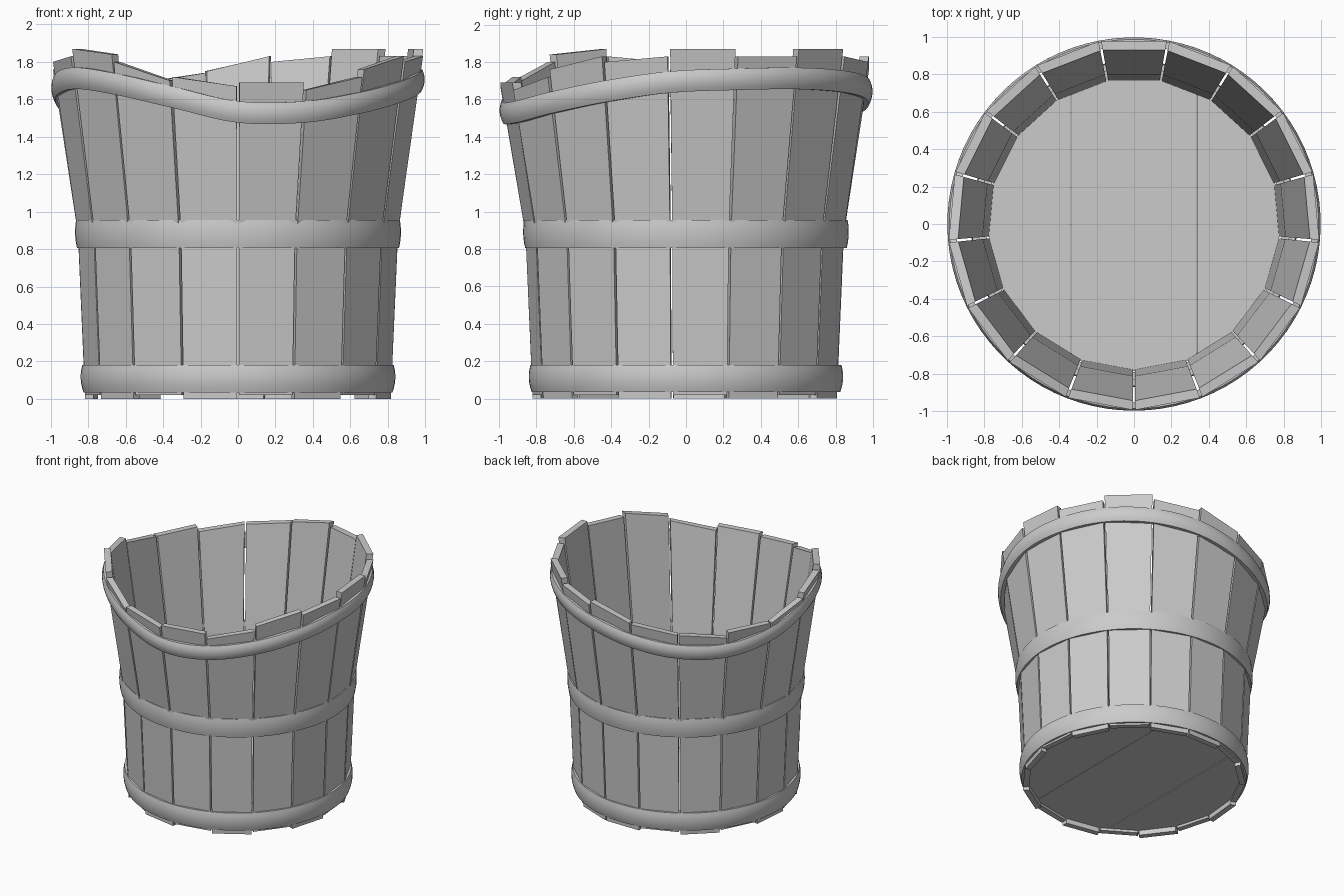
import bpy, bmesh, math

if "Cube" in bpy.data.objects:
    bpy.data.objects.remove(bpy.data.objects["Cube"])

N = 17
STEP = 2 * math.pi / N
START = -math.pi / 2

# top heights of each stave at its two sides, counter-clockwise from the front
TOPS = [(1.69, 1.69), (1.65, 1.72), (1.76, 1.83), (1.80, 1.83), (1.87, 1.87), (1.83, 1.83),
        (1.87, 1.87), (1.83, 1.80), (1.83, 1.75), (1.74, 1.69), (1.69, 1.65), (1.69, 1.69),
        (1.69, 1.76), (1.80, 1.83), (1.87, 1.84), (1.80, 1.70), (1.72, 1.67)]
# upper edge of the wavy hoop at each joint
WAVE = [1.59, 1.59, 1.64, 1.70, 1.75, 1.765, 1.77, 1.755, 1.72,
        1.66, 1.61, 1.60, 1.65, 1.73, 1.77, 1.74, 1.67]


def finish(bm, name, smooth=False):
    bmesh.ops.recalc_face_normals(bm, faces=bm.faces[:])
    me = bpy.data.meshes.new(name)
    bm.to_mesh(me)
    bm.free()
    ob = bpy.data.objects.new(name, me)
    bpy.context.collection.objects.link(ob)
    if smooth:
        bpy.context.view_layer.objects.active = ob
        ob.select_set(True)
        bpy.ops.object.shade_smooth_by_angle(angle=math.radians(35))
        ob.select_set(False)
    return ob


# one flat plank: bent at mid height, flared to the rim
def stave(k):
    bm = bmesh.new()
    a0, a1 = START + k * STEP, START + (k + 1) * STEP
    bottom = 0.02 * (1 - k % 2 if k < 8 else k % 2)
    t0, t1 = TOPS[k]
    levels = [(bottom, bottom, 0.82, 0.775), (0.88, 0.88, 0.858, 0.812), (t0, t1, 0.993, 0.943)]
    gap = 0.007
    loops = []
    for z0, z1, ro, ri in levels:
        loops.append([bm.verts.new((r * math.cos(a), r * math.sin(a), z)) for r, a, z in
                      ((ro, a0 + gap, z0), (ro, a1 - gap, z1), (ri, a1 - gap, z1), (ri, a0 + gap, z0))])
    for low, high in zip(loops, loops[1:]):
        for i in range(4):
            j = (i + 1) % 4
            bm.faces.new((low[i], low[j], high[j], high[i]))
    bm.faces.new(loops[0])
    bm.faces.new(loops[-1])
    finish(bm, f"stave_{k + 1}")


# closed ring swept from an (r, z) profile, with an optional height per angle
def hoop(name, profile, height=lambda t: 0.0, segs=N * 5):
    bm = bmesh.new()
    rings = []
    for s in range(segs):
        a = START + 2 * math.pi * s / segs
        z0 = height(N * s / segs)
        rings.append([bm.verts.new((r * math.cos(a), r * math.sin(a), z0 + z)) for r, z in profile])
    n = len(profile)
    for s in range(segs):
        p, q = rings[s], rings[(s + 1) % segs]
        for i in range(n):
            j = (i + 1) % n
            bm.faces.new((p[i], q[i], q[j], p[j]))
    finish(bm, name, True)


def band(z0, z1, r0, r1, inner, bulge):
    pts = [(inner, z0)]
    for i in range(7):
        t = i / 6
        pts.append((r0 + (r1 - r0) * t + bulge * (1 - (2 * t - 1) ** 2), z0 + (z1 - z0) * t))
    return pts + [(inner, z1)]


# smooth periodic curve through the joint heights
def wave(t):
    i = int(t)
    f = t - i
    a, b, c, d = (WAVE[(i + o) % N] for o in (-1, 0, 1, 2))
    return b + 0.5 * f * (c - a + f * (2 * a - 5 * b + 4 * c - d + f * (3 * (b - c) + d - a)))


# floor board: slice of the round base between two x positions
def floor_board(name, x0, x1, r=0.785, z0=0.04, z1=0.08):
    bm = bmesh.new()
    steps = 16
    xs = [x0 + (x1 - x0) * i / steps for i in range(steps + 1)]
    arc = [(x, math.sqrt(max(r * r - x * x, 1e-5))) for x in xs]
    outline = arc + [(x, -y) for x, y in reversed(arc)]
    face = bm.faces.new([bm.verts.new((x, y, z0)) for x, y in outline])
    ext = bmesh.ops.extrude_face_region(bm, geom=[face], use_keep_orig=True)
    for v in ext["geom"]:
        if isinstance(v, bmesh.types.BMVert):
            v.co.z = z1
    finish(bm, name)


for k in range(N):
    stave(k)

hoop("bottom_hoop", band(0.035, 0.18, 0.825, 0.832, 0.79, 0.012))
hoop("middle_hoop", band(0.805, 0.955, 0.86, 0.865, 0.83, 0.008))
hoop("rim_hoop", band(-0.115, 0.0, 0.978, 0.986, 0.95, 0.015), wave)

floor_board("floor_left", -0.785, -0.34)
floor_board("floor_middle", -0.333, 0.333)
floor_board("floor_right", 0.336, 0.785)
